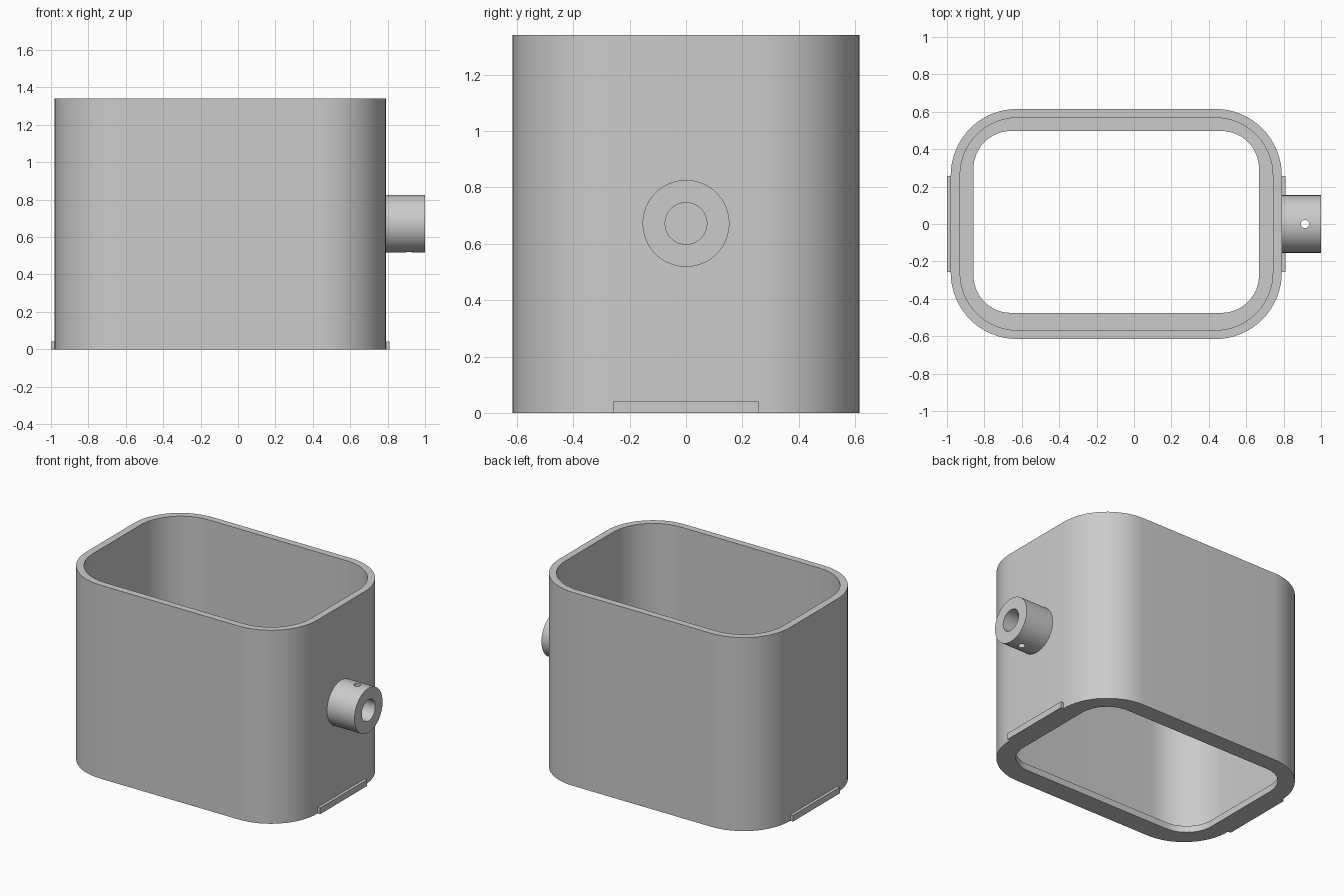
import bpy, bmesh, math
from math import radians

if "Cube" in bpy.data.objects:
    bpy.data.objects.remove(bpy.data.objects["Cube"])

grey = bpy.data.materials.new("plain grey")
grey.use_nodes = True
colour = (0.6, 0.6, 0.6, 1)
grey.diffuse_color = colour
grey.node_tree.nodes["Principled BSDF"].inputs["Base Color"].default_value = colour


def activate(ob):
    bpy.ops.object.select_all(action="DESELECT")
    ob.select_set(True)
    bpy.context.view_layer.objects.active = ob


def smooth(ob):
    activate(ob)
    bpy.ops.object.shade_smooth_by_angle(angle=radians(30))


def ring(x0, x1, y0, y1, radius, z, steps=16):
    """Points of a rounded rectangle at height z."""
    points = []
    corners = [(x1, y1, -1, -1), (x0, y1, 1, -1), (x0, y0, 1, 1), (x1, y0, -1, 1)]
    for quarter, (x, y, sx, sy) in enumerate(corners):
        for i in range(steps + 1):
            a = (quarter + i / steps) * math.pi / 2
            points.append((x + sx * radius + radius * math.cos(a),
                           y + sy * radius + radius * math.sin(a), z))
    return points


def cylinder(name, radius, length, location, rotation=(0, 0, 0), sides=64):
    bpy.ops.mesh.primitive_cylinder_add(vertices=sides, radius=radius, depth=length,
                                        location=location, rotation=rotation)
    ob = bpy.context.object
    ob.name = name
    ob.data.materials.append(grey)
    return ob


def cut(ob, cutter):
    cutter.hide_render = True
    mod = ob.modifiers.new("cut", "BOOLEAN")
    mod.operation, mod.object, mod.solver = "DIFFERENCE", cutter, "EXACT"
    activate(ob)
    bpy.ops.object.modifier_apply(modifier=mod.name)
    bpy.data.objects.remove(cutter)


# Open sleeve with a thin wall and an inward lip at the bottom
height, lip = 1.34, 0.045
outer = (-0.98, 0.79, -0.615, 0.615, 0.355)
inner = (-0.93, 0.742, -0.568, 0.568, 0.308)
opening = (-0.858, 0.668, -0.475, 0.497, 0.2)
profile = [(outer, 0), (outer, height), (inner, height),
           (inner, lip), (opening, lip), (opening, 0)]
bm = bmesh.new()
rings = [[bm.verts.new(p) for p in ring(*shape, z)] for shape, z in profile]
for k, a in enumerate(rings):
    b = rings[(k + 1) % len(rings)]
    for i in range(len(a)):
        j = (i + 1) % len(a)
        bm.faces.new((a[i], a[j], b[j], b[i]))
bmesh.ops.recalc_face_normals(bm, faces=bm.faces)
mesh = bpy.data.meshes.new("sleeve_body")
bm.to_mesh(mesh)
bm.free()
mesh.materials.append(grey)
body = bpy.data.objects.new("sleeve_body", mesh)
bpy.context.collection.objects.link(body)
smooth(body)

# Side boss with a blind bore and a small cross hole
across = (0, radians(90), 0)
mid = 0.672
boss = cylinder("side_boss", 0.154, 0.23, (0.885, 0, mid), across)
cut(boss, cylinder("bore_cutter", 0.074, 0.3, (0.945, 0, mid), across))
cut(boss, cylinder("cross_hole_cutter", 0.022, 0.5, (0.914, 0, mid), sides=32))
smooth(boss)

# Small tabs at the foot of both ends
for name, x in (("right_tab", -0.985), ("left_tab", 0.795)):
    bpy.ops.mesh.primitive_cube_add(size=1, location=(x, 0, 0.0215))
    tab = bpy.context.object
    tab.name = name
    tab.scale = (0.03, 0.514, 0.043)
    tab.data.materials.append(grey)
